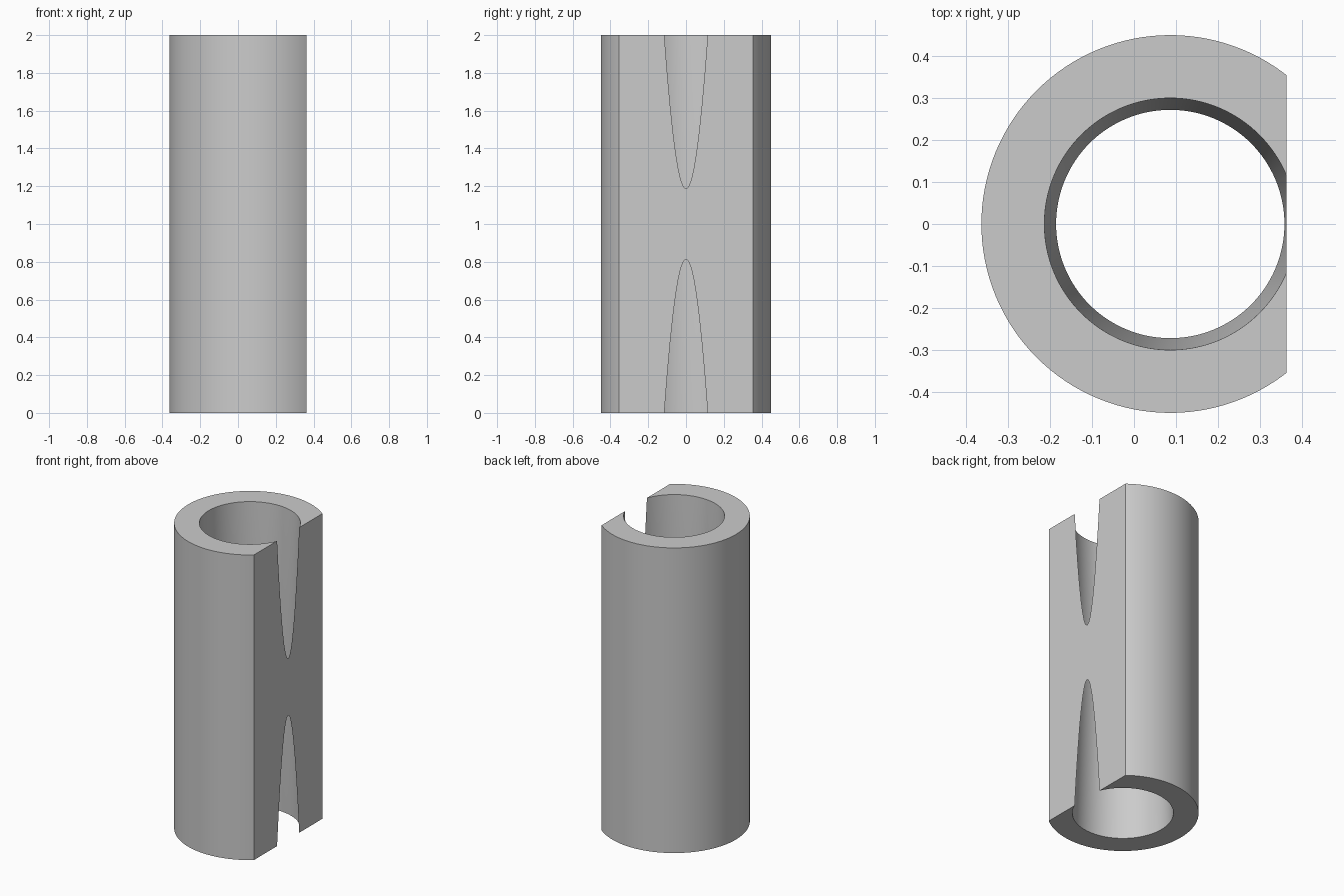
import bpy
import bmesh
import math

cube = bpy.data.objects.get("Cube")
if cube:
    bpy.data.objects.remove(cube, do_unlink=True)

HEIGHT = 2.0
OUTER = 0.45      # outer radius
MOUTH = 0.30      # bore radius at both ends
WAIST = 0.272     # bore radius at mid height
FLAT = 0.2772     # distance from axis to the flat side
AXIS_X = (OUTER - FLAT) / 2
SEGMENTS = 128

grey = bpy.data.materials.new("light grey")
grey.use_nodes = True
colour = (0.6, 0.6, 0.6, 1)
grey.diffuse_color = colour
grey.node_tree.nodes["Principled BSDF"].inputs["Base Color"].default_value = colour


def lathe(name, profile):
    """Closed solid of revolution about the tube axis from (radius, z) points."""
    bm = bmesh.new()
    rings = []
    for r, z in profile:
        rings.append([bm.verts.new((AXIS_X + r * math.cos(a), r * math.sin(a), z))
                      for a in (math.tau * i / SEGMENTS for i in range(SEGMENTS))])
    for low, high in zip(rings, rings[1:]):
        for i in range(SEGMENTS):
            j = (i + 1) % SEGMENTS
            bm.faces.new((low[i], low[j], high[j], high[i]))
    bm.faces.new(rings[0][::-1])
    bm.faces.new(rings[-1])
    mesh = bpy.data.meshes.new(name)
    bm.to_mesh(mesh)
    bm.free()
    obj = bpy.data.objects.new(name, mesh)
    bpy.context.collection.objects.link(obj)
    mesh.materials.append(grey)
    return obj


# Outer tube
tube = lathe("tube_body", [(OUTER, 0), (OUTER, HEIGHT)])

# Bore tapering from both mouths to the waist, extended past the ends
mid, over = HEIGHT / 2, 0.1
wide = MOUTH + (MOUTH - WAIST) * over / mid
bore = lathe("bore_cutter", [(wide, -over), (WAIST, mid), (wide, HEIGHT + over)])

# Block that slices the flat side
bpy.ops.mesh.primitive_cube_add(size=1, location=(AXIS_X + FLAT + 0.5, 0, mid))
block = bpy.context.object
block.name = "flat_cutter"
block.scale = (1, 2, HEIGHT + 1)
block.data.materials.append(grey)

# Cut, then bake the result and drop the cutters
for cutter in (block, bore):
    cutter.hide_render = True
    cut = tube.modifiers.new(cutter.name, "BOOLEAN")
    cut.operation = "DIFFERENCE"
    cut.solver = "EXACT"
    cut.object = cutter
bpy.ops.object.select_all(action="DESELECT")
bpy.context.view_layer.objects.active = tube
tube.select_set(True)
for modifier in list(tube.modifiers):
    bpy.ops.object.modifier_apply(modifier=modifier.name)
for cutter in (block, bore):
    bpy.data.objects.remove(cutter, do_unlink=True)

bpy.ops.object.shade_smooth_by_angle(angle=math.radians(30))
